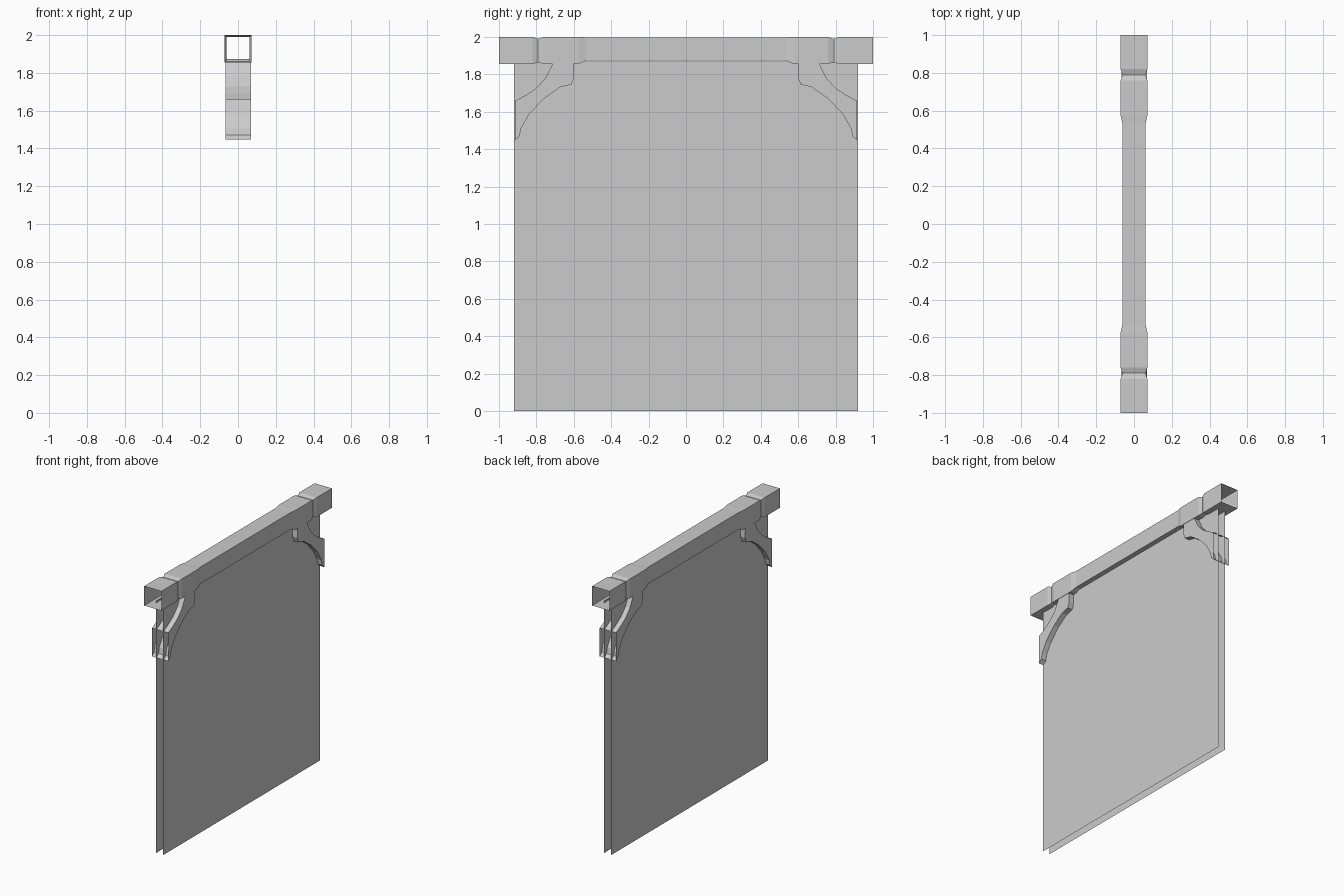
import bpy, bmesh

if "Cube" in bpy.data.objects:
    bpy.data.objects.remove(bpy.data.objects["Cube"])


def make_object(name, bm):
    mesh = bpy.data.meshes.new(name)
    bm.to_mesh(mesh)
    bm.free()
    obj = bpy.data.objects.new(name, mesh)
    bpy.context.collection.objects.link(obj)
    return obj


# Lintel beam: open-ended square tube with carved grooves and a slimmer middle
half = [(1.0, .071, 2.0, 1.856), (.82, .071, 2.0, 1.856), (.79, .061, 1.99, 1.864),
        (.76, .071, 2.0, 1.856), (.575, .071, 2.0, 1.856), (.535, .062, 1.998, 1.873)]
stations = [(-y, w, t, b) for y, w, t, b in half] + half[::-1]
bm = bmesh.new()
rings = [[bm.verts.new((x, y, z)) for x, z in ((-w, b), (w, b), (w, t), (-w, t))]
         for y, w, t, b in stations]
for r0, r1 in zip(rings, rings[1:]):
    for i in range(4):
        j = (i + 1) % 4
        bm.faces.new((r0[i], r0[j], r1[j], r1[i]))
bmesh.ops.recalc_face_normals(bm, faces=bm.faces[:])
make_object("lintel_beam", bm)

# Curved corner brackets: two cheeks joined by strips, open at the wall and the beam
upper = [(.915, 1.658), (.855, 1.69), (.80, 1.727), (.752, 1.78), (.713, 1.856)]
lower = [(.602, 1.856), (.598, 1.785), (.613, 1.746), (.673, 1.731), (.76, 1.67),
         (.84, 1.585), (.882, 1.51), (.89, 1.47), (.915, 1.447)]
profile = upper + lower
open_edges = (len(upper) - 1, len(profile) - 1)


def bracket(name, side):
    bm = bmesh.new()
    left, right = [[bm.verts.new((x, side * y, z)) for y, z in profile]
                   for x in (-.066, .068)]
    bm.faces.new(left)
    bm.faces.new(right[::-1])
    n = len(profile)
    for i in range(n):
        if i not in open_edges:
            j = (i + 1) % n
            bm.faces.new((left[j], left[i], right[i], right[j]))
    if side > 0:
        bmesh.ops.reverse_faces(bm, faces=bm.faces[:])
    bm.normal_update()
    # make cheeks point outwards
    if bm.faces[:][0].normal.x > 0:
        bmesh.ops.reverse_faces(bm, faces=bm.faces[:])
    make_object(name, bm)


bracket("front_bracket", -1)
bracket("back_bracket", 1)

# Hanging curtain panels: two thin sheets facing away from each other
for name, x in (("left_curtain", -.029), ("right_curtain", .029)):
    bm = bmesh.new()
    corners = [(-.92, 0), (.92, 0), (.92, 1.87), (-.92, 1.87)]
    verts = [bm.verts.new((x, y, z)) for y, z in corners]
    bm.faces.new(verts if x > 0 else verts[::-1])
    make_object(name, bm)
